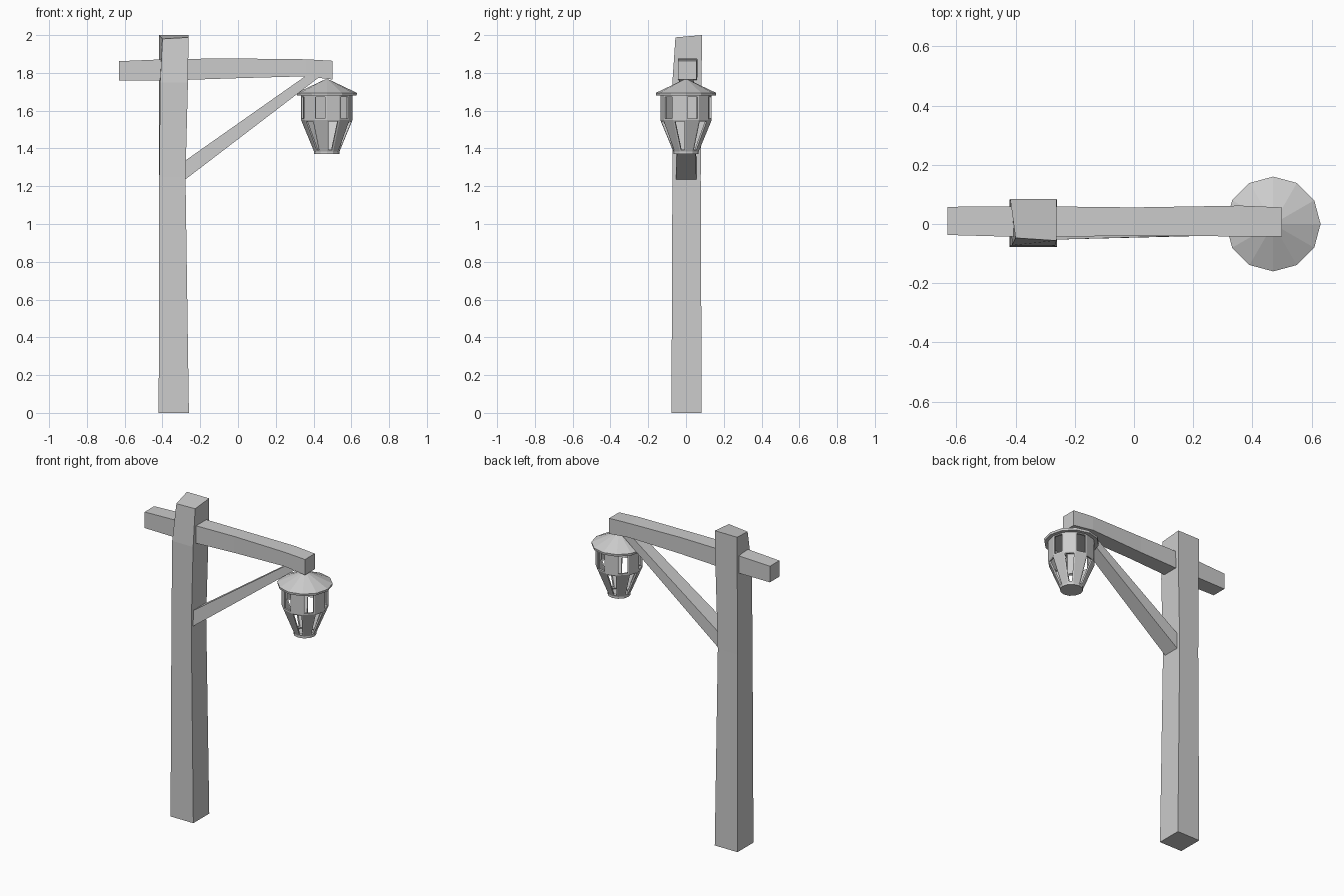
import bpy, bmesh
from math import cos, sin, pi

if "Cube" in bpy.data.objects:
    bpy.data.objects.remove(bpy.data.objects["Cube"])


def loft(name, rings, cap_start=True, cap_end=True, windows=(), inset=0.012):
    """Skin a stack of equal-length rings; windows lists (band, side) faces to cut open."""
    bm = bmesh.new()
    vs = [[bm.verts.new(p) for p in ring] for ring in rings]
    n = len(vs[0])
    band = {}
    for j in range(len(vs) - 1):
        for i in range(n):
            k = (i + 1) % n
            band[j, i] = bm.faces.new((vs[j][i], vs[j][k], vs[j + 1][k], vs[j + 1][i]))
    if cap_start:
        bm.faces.new(vs[0][::-1])
    if cap_end:
        bm.faces.new(vs[-1])
    bmesh.ops.recalc_face_normals(bm, faces=bm.faces[:])
    holes = [band[w] for w in windows]
    if holes:
        bmesh.ops.inset_individual(bm, faces=holes, thickness=inset)
        bmesh.ops.delete(bm, geom=holes, context='FACES')
    me = bpy.data.meshes.new(name)
    bm.to_mesh(me)
    bm.free()
    ob = bpy.data.objects.new(name, me)
    bpy.context.collection.objects.link(ob)
    return ob


def level(x0, x1, y0, y1, z):
    return [(x0, y0, z), (x1, y0, z), (x1, y1, z), (x0, y1, z)]


def section(x, y0, y1, z0, z1):
    return [(x, y0, z0), (x, y1, z0), (x, y1, z1), (x, y0, z1)]


def circle(r, z, cx=0.47, n=12):
    return [(cx + r * cos(2 * pi * i / n), r * sin(2 * pi * i / n), z) for i in range(n)]


# Hewn post with a skewed top
loft("post", [
    level(-0.42, -0.26, -0.077, 0.083, 0),
    level(-0.417, -0.278, -0.072, 0.078, 1.25),
    [(-0.412, -0.072, 1.75), (-0.265, -0.072, 1.75), (-0.265, 0.082, 1.75), (-0.417, 0.082, 1.75)],
    [(-0.40, -0.047, 1.98), (-0.262, -0.056, 1.988), (-0.262, 0.085, 2.0), (-0.418, 0.085, 2.0)],
])

# Cross beam through the post
loft("cross_beam", [
    section(-0.63, -0.037, 0.058, 1.76, 1.862),
    section(-0.34, -0.045, 0.060, 1.761, 1.874),
    section(0.0, -0.039, 0.056, 1.772, 1.876),
    section(0.36, -0.042, 0.062, 1.782, 1.872),
    section(0.50, -0.042, 0.056, 1.765, 1.864),
])

# Diagonal brace
loft("brace", [
    section(-0.28, -0.053, 0.055, 1.235, 1.335),
    [(0.44, -0.035, 1.785), (0.44, 0.04, 1.785), (0.36, 0.04, 1.785), (0.36, -0.035, 1.785)],
])

# Lantern roof
loft("lantern_roof", [circle(0.158, 1.68), circle(0.16, 1.694), circle(0.008, 1.766)])

# Lantern body: alternating windows on the upper and lower bands
windows = [(2, i) for i in range(0, 12, 2)] + [(1, i) for i in range(1, 12, 2)]
body = loft("lantern_body",
            [circle(0.067, 1.37), circle(0.067, 1.383), circle(0.136, 1.55), circle(0.136, 1.682)],
            cap_end=False, windows=windows)
shell = body.modifiers.new("thickness", 'SOLIDIFY')
shell.thickness = 0.012
shell.offset = -1
